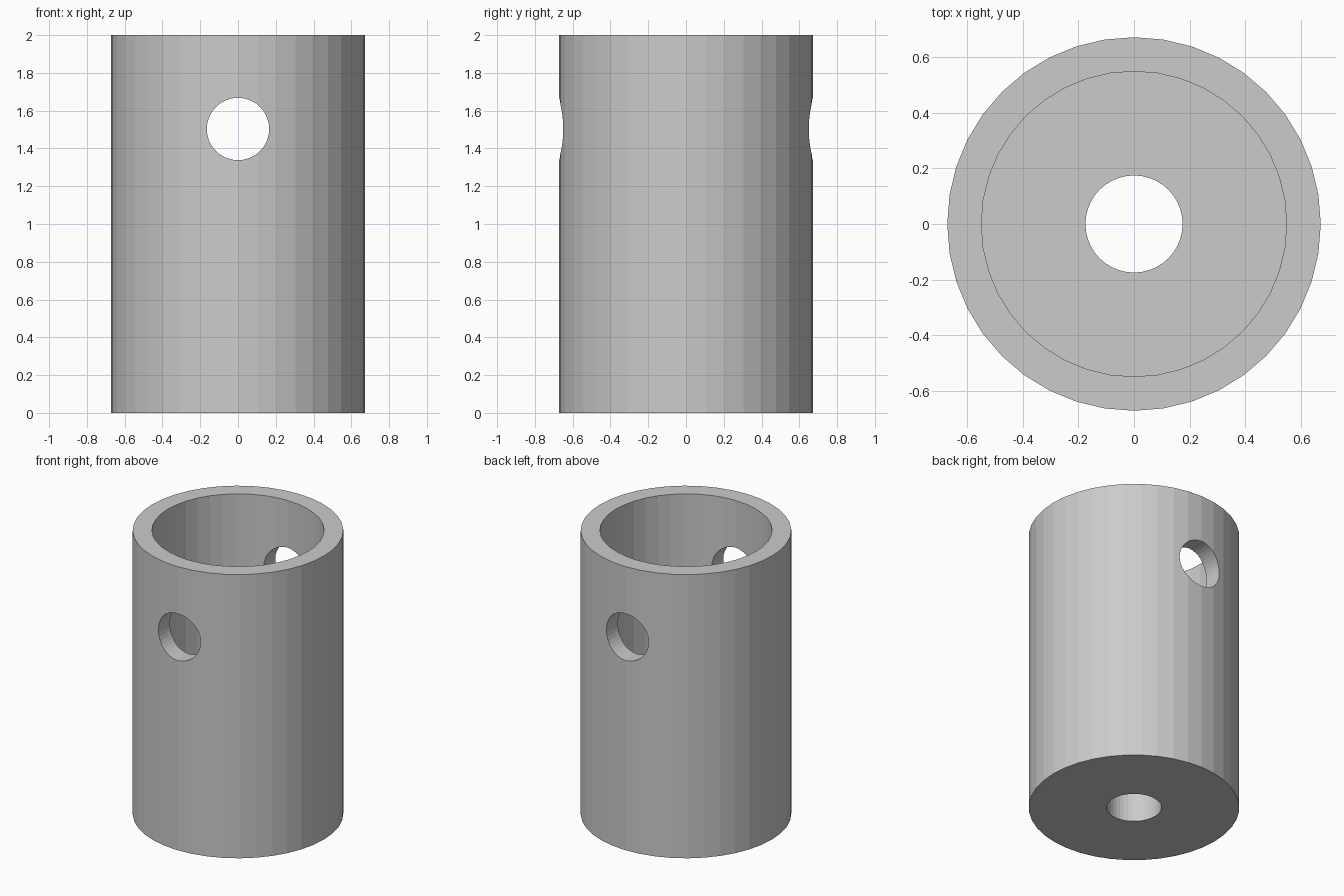
import bpy
import bmesh
import math

if "Cube" in bpy.data.objects:
    bpy.data.objects.remove(bpy.data.objects["Cube"])

SIDES = 40
HEIGHT, R_OUT, R_IN, R_BORE, FLOOR = 2.0, 0.673, 0.55, 0.175, 0.4


def make_object(name, bm):
    mesh = bpy.data.meshes.new(name)
    bmesh.ops.recalc_face_normals(bm, faces=bm.faces)
    bm.to_mesh(mesh)
    bm.free()
    obj = bpy.data.objects.new(name, mesh)
    bpy.context.collection.objects.link(obj)
    return obj


# Sleeve: closed wall-and-floor profile turned around z
profile = [(R_BORE, 0), (R_OUT, 0), (R_OUT, HEIGHT),
           (R_IN, HEIGHT), (R_IN, FLOOR), (R_BORE, FLOOR)]
bm = bmesh.new()
rings = []
for i in range(SIDES):
    a = 2 * math.pi * i / SIDES
    rings.append([bm.verts.new((r * math.cos(a), r * math.sin(a), z))
                  for r, z in profile])
n = len(profile)
for i in range(SIDES):
    p, q = rings[i], rings[(i + 1) % SIDES]
    for j in range(n):
        k = (j + 1) % n
        bm.faces.new((p[j], q[j], q[k], p[k]))
sleeve = make_object("sleeve", bm)

# Cross-hole cutter running front to back
bpy.ops.mesh.primitive_cylinder_add(vertices=SIDES, radius=0.165, depth=2,
                                    location=(0, 0, 1.503),
                                    rotation=(math.pi / 2, 0, 0))
cutter = bpy.context.object
cutter.name = "cross_hole_cutter"

# Cut the pin hole through both walls, then drop the cutter
cut = sleeve.modifiers.new("cross_hole", 'BOOLEAN')
cut.operation = 'DIFFERENCE'
cut.solver = 'EXACT'
cut.object = cutter
bpy.ops.object.select_all(action='DESELECT')
bpy.context.view_layer.objects.active = sleeve
sleeve.select_set(True)
bpy.ops.object.modifier_apply(modifier=cut.name)
bpy.data.objects.remove(cutter, do_unlink=True)
